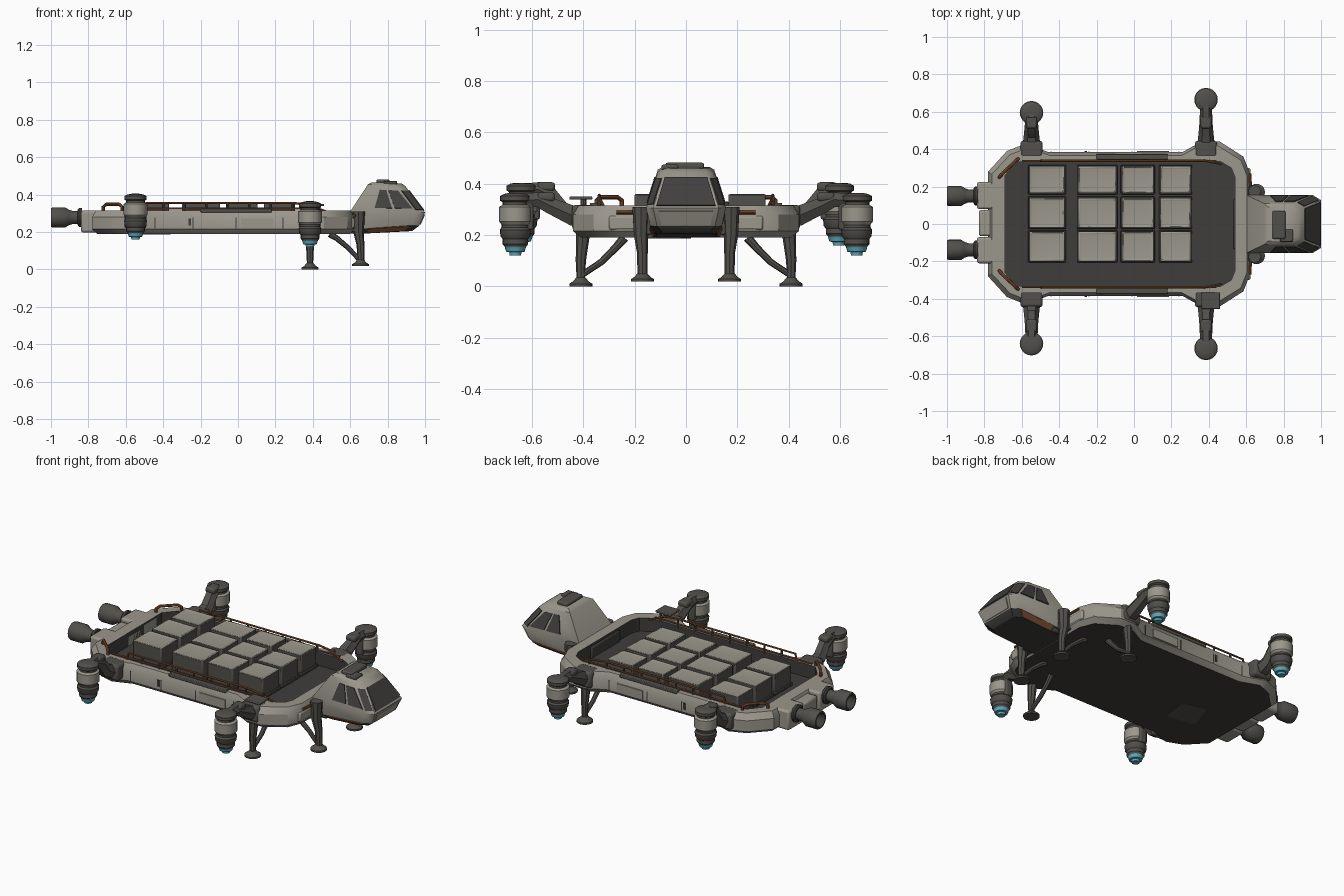
import bpy, bmesh, math
from mathutils import Vector

old = bpy.data.objects.get("Cube")
if old:
    bpy.data.objects.remove(old, do_unlink=True)


def material(name, rgb):
    m = bpy.data.materials.new(name)
    m.use_nodes = True
    m.diffuse_color = (*rgb, 1)
    m.node_tree.nodes["Principled BSDF"].inputs["Base Color"].default_value = (*rgb, 1)
    return m


LIGHT = material("weathered grey", (.33, .31, .265))
MID = material("arm grey", (.085, .08, .07))
DARK = material("deck dark grey", (.05, .048, .043))
GLASS = material("dark glass", (.055, .052, .05))
RUST = material("rust orange", (.24, .085, .03))
CYAN = material("thruster cyan", (.11, .40, .50))
made = []


def finish(name, bm, mats, bevel=0):
    bmesh.ops.recalc_face_normals(bm, faces=bm.faces)
    me = bpy.data.meshes.new(name)
    bm.to_mesh(me)
    bm.free()
    for m in mats:
        me.materials.append(m)
    ob = bpy.data.objects.new(name, me)
    bpy.context.collection.objects.link(ob)
    if bevel:
        mod = ob.modifiers.new("Bevel", "BEVEL")
        mod.width, mod.segments = bevel, 2
    made.append(ob)
    return ob


def loft(name, loops, mats, bands, caps=(0, 0)):
    """Skin closed loops of equal length; bands gives a material per strip."""
    bm = bmesh.new()
    rings = [[bm.verts.new(p) for p in lp] for lp in loops]
    n = len(rings[0])
    for a, b, mi in zip(rings, rings[1:], bands):
        for i in range(n):
            j = (i + 1) % n
            bm.faces.new((a[i], a[j], b[j], b[i])).material_index = mi
    bm.faces.new(rings[0]).material_index = caps[0]
    bm.faces.new(rings[-1]).material_index = caps[1]
    return finish(name, bm, mats)


def lathe(name, profile, mats, bands, loc, axis="Z", n=20):
    """Turn (radius, distance) pairs around an axis through loc."""
    loops = []
    for r, h in profile:
        ring = []
        for i in range(n):
            a = math.tau * i / n
            c, s = r * math.cos(a), r * math.sin(a)
            ring.append(Vector(loc) + Vector((c, s, h) if axis == "Z" else (h, c, s)))
        loops.append(ring)
    return loft(name, loops, mats, bands, (bands[0], bands[-1]))


def box(name, lo, hi, mat, bevel=.008):
    bm = bmesh.new()
    bmesh.ops.create_cube(bm, size=1)
    for v in bm.verts:
        v.co = [lo[k] + (v.co[k] + .5) * (hi[k] - lo[k]) for k in range(3)]
    return finish(name, bm, [mat], bevel)


def tube(name, pts, radii, mat, res=2):
    cu = bpy.data.curves.new(name, "CURVE")
    cu.dimensions, cu.bevel_depth, cu.bevel_resolution = "3D", 1, res
    cu.use_fill_caps = True
    sp = cu.splines.new("POLY")
    sp.points.add(len(pts) - 1)
    for i, p in enumerate(pts):
        sp.points[i].co = (*p, 1)
        sp.points[i].radius = radii[i] if isinstance(radii, (list, tuple)) else radii
    tmp = bpy.data.objects.new(name, cu)
    bpy.context.collection.objects.link(tmp)
    me = bpy.data.meshes.new_from_object(tmp.evaluated_get(bpy.context.evaluated_depsgraph_get()))
    bpy.data.objects.remove(tmp)
    me.materials.clear()
    me.materials.append(mat)
    ob = bpy.data.objects.new(name, me)
    bpy.context.collection.objects.link(ob)
    made.append(ob)


def panel(name, quad, uvs, mat, thick=.005):
    """Thin plate on a quad, cut out by (u, v) corners, pushed off both ways."""
    a, b, c, d = [Vector(p) for p in quad]
    nrm = (b - a).cross(d - a).normalized() * thick
    pts = [a.lerp(b, u).lerp(d.lerp(c, u), v) for u, v in uvs]
    loft(name, [[p - nrm for p in pts], [p + nrm for p in pts]], [mat], [0])


def rect(u0, u1, v0, v1):
    return [(u0, v0), (u1, v0), (u1, v1), (u0, v1)]


# Hull: a ring-shaped rim around a sunken deck
outer = [(-.78, .28), (-.68, .39), (-.58, .43), (-.46, .385), (.26, .385),
         (.36, .44), (.46, .44), (.585, .36), (.62, .27)]
inner = [(-.69, .26), (-.63, .33), (-.58, .335), (-.46, .335), (.26, .335),
         (.36, .335), (.46, .335), (.52, .30), (.54, .25)]


def level(half, z, k=1):
    half = [(x * (1 + (k - 1) * .5), y * k) for x, y in half]
    return [(x, y, z) for x, y in half] + [(x, -y, z) for x, y in reversed(half)]


loft("hull", [level(outer, .19, .93), level(outer, .215), level(outer, .28),
              level(outer, .315, .95), level(inner, .315), level(inner, .235)],
     [LIGHT, DARK], [0, 0, 0, 0, 1], (1, 1))
lo, hi = -.38, .12
hatch = [(lo - .18, -.15, .19), (lo, -.18, .19), (lo + .02, -.02, .19), (lo - .12, .02, .19)]
panel("belly_hatch", hatch, rect(0, 1, 0, 1), MID, .003)

# Side panels, seams and trim on the hull flanks
for s in (-1, 1):
    side = [(-.46, s * .385, .215), (.26, s * .385, .215), (.26, s * .385, .28), (-.46, s * .385, .28)]
    for u in (.02, .3, .62, .97):
        panel("hull_seam", side, rect(u, u + .008, .05, .95), DARK, .002)
    panel("hull_vent", side, rect(.27, .29, .3, .9), DARK, .004)
    panel("hull_door", side, rect(.66, .9, .1, .9), LIGHT, .006)
    box("rim_plate", (-.2, s * .36 - .015, .305), (.18, s * .36 + .015, .325), MID, .004)
    tube("front_trim", [(.62, s * .27, .288), (.626, s * .17, .288)], .007, RUST)
    box("front_vent", (.60, s * .24 - .06, .22), (.622, s * .24 + .06, .275), LIGHT)

# Rails with posts along both sides and diagonal rear hoops
for s in (-1, 1):
    y = s * .338
    tube("side_rail", [(-.5, y, .31), (-.49, y, .355), (.3, y, .355), (.38, y, .345), (.47, s * .32, .31)], .006, RUST)
    tube("lower_rail", [(-.6, y, .325), (.44, y, .325)], .005, RUST)
    for i in range(8):
        x = -.4 + i * .115
        tube("rail_post", [(x, y, .3), (x, y, .355)], .006, MID)
    tube("rear_hoop", [(-.72, s * .25, .3), (-.72, s * .25, .335), (-.705, s * .268, .348),
                       (-.635, s * .335, .348), (-.62, s * .348, .335), (-.62, s * .348, .3)], .009, RUST)

# Cargo crates with recessed lids
columns = [(-.56, -.37), (-.30, -.095), (-.065, .105), (.14, .305)]
rows = [(.165, .31), (-.02, .14), (-.20, -.04)]
for x0, x1 in columns:
    for y0, y1 in rows:
        c = box("cargo_crate", (x0, y0, .236), (x1, y1, .362), MID, .007)
        c.data.materials.append(LIGHT)
        bm = bmesh.new()
        bm.from_mesh(c.data)
        top = max(bm.faces, key=lambda f: f.calc_center_median().z)
        top.material_index = 1
        bmesh.ops.inset_region(bm, faces=[top], thickness=.016)
        bmesh.ops.translate(bm, verts=top.verts, vec=(0, 0, -.007))
        bm.to_mesh(c.data)
        bm.free()
        box("crate_base", (x0 - .006, y0 - .006, .236), (x1 + .006, y1 + .006, .255), DARK, .004)

# Cabin: stacked six-sided loops from belly to roof
def ring(xb, xf, w, zb, zf):
    cut = .045
    half = [(xb, w, zb), (xf - cut, w, zf), (xf, w - cut * .6, zf)]
    return half + [(x, -y, z) for x, y, z in reversed(half)]


cab = [ring(.64, .93, .115, .19, .205), ring(.61, .97, .14, .215, .235), ring(.60, 1.0, .155, .31, .305),
       ring(.695, .895, .11, .455, .445), ring(.715, .875, .09, .466, .46)]
loft("cabin", cab, [LIGHT, DARK], [1, 0, 0, 0], (1, 0))
low, belt, roof = cab[1], cab[2], cab[3]
panel("windshield", [belt[2], belt[3], roof[3], roof[2]], rect(.04, .96, .06, .84), GLASS)
for i, j in ((0, 1), (5, 4)):
    face = [belt[i], belt[j], roof[j], roof[i]]
    panel("rear_side_window", face, [(.36, .14), (.64, .14), (.60, .82), (.42, .82)], GLASS)
    panel("front_side_window", face, [(.69, .14), (.98, .14), (.93, .82), (.66, .82)], GLASS)
    panel("cabin_trim", [cab[0][i], cab[0][j], low[j], low[i]], rect(.25, 1, .15, .95), RUST, .004)
for i, j in ((1, 2), (4, 3)):
    panel("corner_window", [belt[i], belt[j], roof[j], roof[i]], rect(.1, .9, .1, .82), GLASS)
panel("nose_plate", [low[2], low[3], belt[3], belt[2]], rect(.08, .92, .1, .85), LIGHT)
box("neck", (.53, -.135, .192), (.68, .135, .30), DARK)
box("roof_unit", (.74, -.08, .455), (.81, .07, .482), MID)
box("roof_vent", (.78, -.095, .455), (.85, -.03, .474), MID, .005)

# Rear engine blocks and nozzles
for y0, y1, x0, z1 in ((.08, .225, -.84, .315), (-.065, .075, -.83, .30), (-.21, -.07, -.84, .315)):
    box("engine_block", (x0, y0, .198), (-.69, y1, z1), LIGHT, .012)
for y in (.15, -.138):
    lathe("engine_nozzle", [(.035, -.82), (.035, -.885), (.042, -.905), (.054, -.925), (.054, -.99),
                            (.05, -1.0), (.042, -1.0), (.03, -.93)],
          [MID, DARK], [0, 0, 0, 0, 0, 0, 1], (0, y, .278), "X")
    lathe("nozzle_collar", [(.05, -.835), (.05, -.85), (.04, -.858)], [DARK], [0, 0], (0, y, .278), "X")

# Lift pods hanging from curved arms
pod = [(.03, .003), (.045, 0), (.06, -.008), (.06, -.026), (.05, -.032), (.05, -.042), (.063, -.05),
       (.063, -.108), (.054, -.12), (.054, -.13), (.061, -.14), (.058, -.165), (.05, -.175),
       (.05, -.195), (.042, -.205), (.04, -.212), (.036, -.225), (.024, -.227), (.022, -.24)]
pod_bands = [0] * 5 + [1] * 3 + [0] * 6 + [2] * 4
for x, y, top in ((.385, .665, .36), (.385, -.665, .36), (-.548, .595, .4), (-.548, -.64, .4)):
    s = math.copysign(1, y)
    lathe("lift_pod", pod, [MID, LIGHT, CYAN], pod_bands, (x, y, top))
    tube("pod_arm", [(x, s * .36, .265), (x, s * .44, .275), (x, s * .485, .295), (x, s * .53, top - .045),
                     (x, s * .575, top - .022), (x, y, top - .025)], [.045, .045, .04, .036, .034, .028], MID, 1)
    box("arm_cap", (x - .03, s * .545 - .035, top - .03), (x + .03, s * .545 + .035, top + .006), MID, .012)
    box("arm_mount", (x - .06, s * .40 - .045, .22), (x + .06, s * .40 + .045, .318), MID, .015)
    box("pod_bracket", (x - .022, y - s * .052 - .018, top - .14), (x + .022, y - s * .052 + .018, top - .02), MID)
box("sensor_vane", (.36, -.455, .338), (.46, -.365, .35), MID, .004)
tube("sensor_post", [(.41, -.40, .29), (.41, -.40, .345)], .012, MID)

# Landing legs with braces and round feet
foot = [(.045, 0), (.045, .01), (.032, .018), (.018, .034)]
for s in (-1, 1):
    lathe("middle_foot", foot, [MID], [0] * 3, (.385, s * .41, 0))
    tube("middle_leg", [(.385, s * .41, .02), (.385, s * .41, .1), (.385, s * .40, .22)], [.016, .02, .028], MID)
    tube("middle_brace", [(.385, s * .24, .19), (.385, s * .275, .15), (.385, s * .33, .095), (.385, s * .405, .045)],
         [.018, .015, .013, .012], MID)
    lathe("front_foot", foot, [MID], [0] * 3, (.655, s * .17, .018))
    tube("front_leg", [(.658, s * .17, .035), (.655, s * .17, .13), (.645, s * .175, .2), (.645, s * .175, .31)],
         [.019, .021, .028, .034], MID)
    tube("front_brace", [(.49, s * .17, .19), (.53, s * .17, .165), (.59, s * .17, .115), (.65, s * .17, .05)],
         [.018, .015, .013, .012], MID)
    box("front_leg_mount", (.56, s * .165 - .03, .2), (.66, s * .165 + .03, .30), MID)

# Smooth the round parts while keeping hard edges
bpy.ops.object.select_all(action="DESELECT")
for ob in made:
    ob.select_set(True)
bpy.context.view_layer.objects.active = made[0]
bpy.ops.object.shade_smooth_by_angle(angle=math.radians(32))
